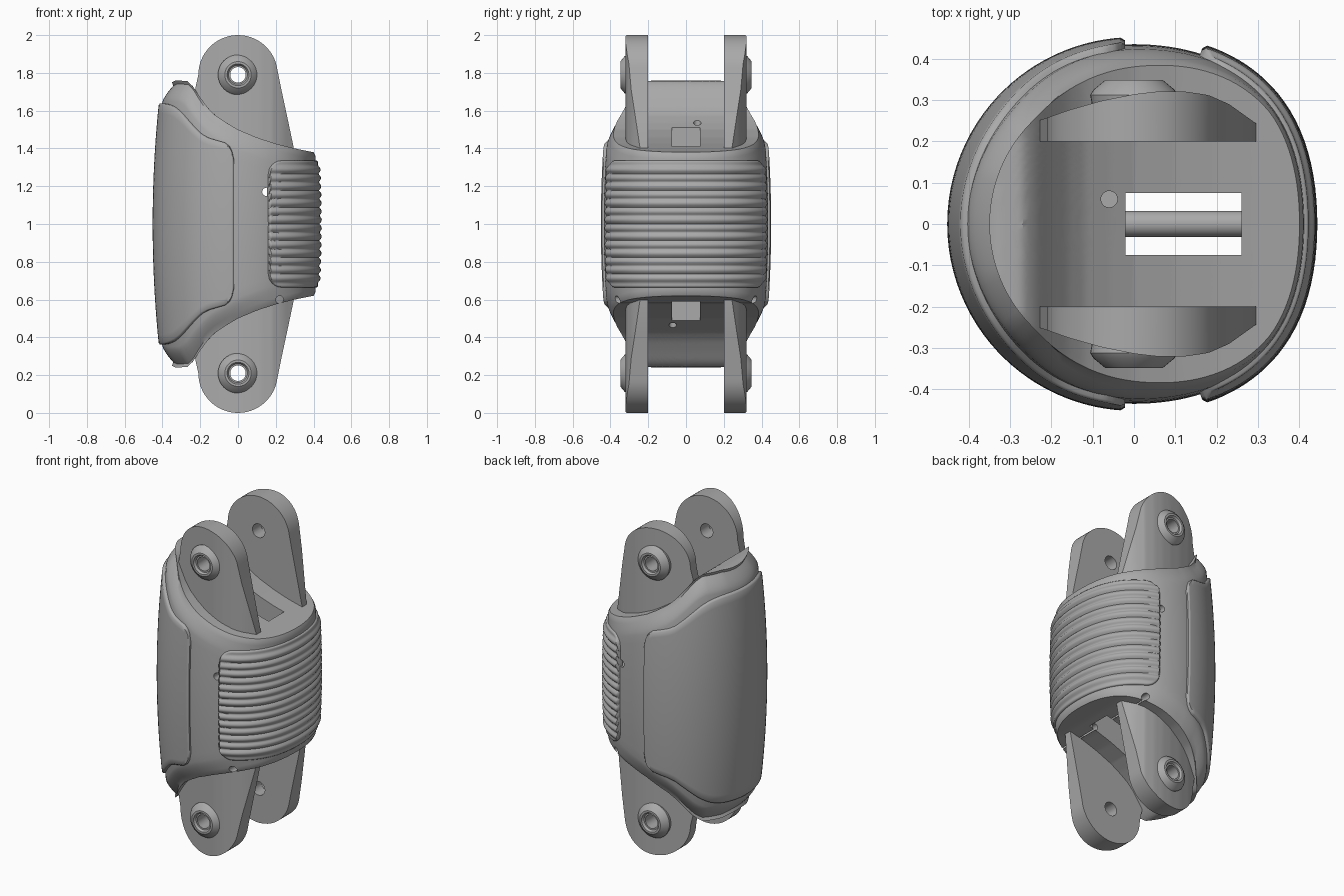
import bpy, bmesh
from math import sin, cos, pi, sqrt, acos

if bpy.data.objects.get("Cube"):
    bpy.data.objects.remove(bpy.data.objects["Cube"], do_unlink=True)

grey = bpy.data.materials.new("plain grey")
grey.use_nodes = True
grey.diffuse_color = (0.4, 0.4, 0.4, 1)
grey.node_tree.nodes["Principled BSDF"].inputs["Base Color"].default_value = (0.4, 0.4, 0.4, 1)


def interp(pts, x):
    if x <= pts[0][0]:
        return pts[0][1]
    for (x0, y0), (x1, y1) in zip(pts, pts[1:]):
        if x <= x1:
            return y0 + (y1 - y0) * (x - x0) / (x1 - x0)
    return pts[-1][1]


def loft(name, rings, closed=True, caps=True, loop=False):
    """Skin a list of equally long rings of points."""
    bm = bmesh.new()
    vs = [[bm.verts.new(p) for p in ring] for ring in rings]
    n = len(vs[0])
    pairs = list(zip(vs, vs[1:])) + ([(vs[-1], vs[0])] if loop else [])
    for a, b in pairs:
        for i in range(n if closed else n - 1):
            j = (i + 1) % n
            bm.faces.new((a[i], a[j], b[j], b[i]))
    if caps:
        bm.faces.new(vs[0])
        bm.faces.new(vs[-1])
    bmesh.ops.recalc_face_normals(bm, faces=bm.faces)
    me = bpy.data.meshes.new(name)
    bm.to_mesh(me)
    bm.free()
    me.materials.append(grey)
    ob = bpy.data.objects.new(name, me)
    bpy.context.collection.objects.link(ob)
    return ob


def activate(ob):
    bpy.ops.object.select_all(action='DESELECT')
    ob.select_set(True)
    bpy.context.view_layer.objects.active = ob


def cut(ob, cutter):
    m = ob.modifiers.new("cut", 'BOOLEAN')
    m.operation, m.solver, m.object = 'DIFFERENCE', 'EXACT', cutter
    activate(ob)
    bpy.ops.object.modifier_apply(modifier=m.name)
    bpy.data.objects.remove(cutter, do_unlink=True)


def smooth(ob, angle=0.6):
    activate(ob)
    bpy.ops.object.shade_smooth_by_angle(angle=angle)


def rod(name, axis, centre, r, length, n=32):
    """Cylinder along x, y or z."""
    rings = []
    for e in (-length / 2, length / 2):
        ring = []
        for i in range(n):
            t = 2 * pi * i / n
            p = [r * cos(t), r * sin(t)]
            p.insert("xyz".index(axis), e)
            ring.append([p[k] + centre[k] for k in range(3)])
        rings.append(ring)
    return loft(name, rings)


# Shared barrel shape: radius by angle and height
def radius(a, z):
    r = 0.435 - 0.08 * (z - 1) ** 2
    c = cos(a)
    if c > 0:
        r = r * (1 - 0.035 * c * c) + 0.02 * sin(2 * a) ** 2
    return r


def on_barrel(a, z, off=0.0):
    r = radius(a, z) + off
    return (r * cos(a), r * sin(a), z)


# Height of the scooped end of the body along x
SCOOP = [(-0.35, 1.75), (-0.33, 1.76), (-0.27, 1.757), (-0.24, 1.73), (-0.2, 1.67),
         (-0.16, 1.615), (-0.12, 1.575), (-0.06, 1.535), (0, 1.5), (0.1, 1.458),
         (0.2, 1.425), (0.3, 1.4), (0.4, 1.38)]


def scoop(x):
    return interp(SCOOP, x)


# Body: scooped cap, rounded rim, barrel side, mirrored top to bottom
N, DEPTH = 128, 0.11
angles = [2 * pi * i / N for i in range(N)]


def rim(a):
    inset = 0.065 * max(0, min(1, (0.32 - 0.41 * cos(a)) / 0.6))
    r = radius(a, 1.5) - inset
    return inset, r, scoop(r * cos(a))


half = []
for k in range(1, 27):
    s = k / 26
    ring = []
    for a in angles:
        r = rim(a)[1] * s
        ring.append((r * cos(a), r * sin(a), scoop(r * cos(a))))
    half.append(ring)
for k in range(1, 7):
    t = k / 6
    ring = []
    for a in angles:
        inset, r, top = rim(a)
        z = top - DEPTH * t
        ring.append(on_barrel(a, z, -inset * (1 - t) ** 1.5))
    half.append(ring)
for k in range(1, 9):
    half.append([on_barrel(a, 1 + (rim(a)[2] - DEPTH - 1) * (1 - k / 8)) for a in angles])
lower = [[(x, y, 2 - z) for x, y, z in ring] for ring in reversed(half[:-1])]
body = loft("body", half + lower)

# Central slot and small pin holes
slot = loft("slot_cutter", [[(-0.02, -0.075, z), (0.26, -0.075, z), (0.26, 0.075, z), (-0.02, 0.075, z)]
                            for z in (0.1, 1.9)])
cut(body, slot)
for axis, c, r, length in (("y", (0.15, 0, 1.17), 0.022, 1.2), ("y", (0.22, 0, 0.6), 0.02, 1.2),
                           ("z", (-0.06, 0.06, 1.6), 0.02, 0.4), ("z", (-0.06, -0.07, 0.4), 0.02, 0.4)):
    cut(body, rod("hole_cutter", axis, c, r, length, 20))
smooth(body)
smooth(rod("cross_pin", "x", (0.12, 0, 1), 0.032, 0.32))


# Raised shells that hug the barrel
def shell(name, mid, spread, height, offset, nu, nv):
    def steps(n):
        inner = [sin(pi / 2 * (2 * i / n - 1)) * 0.985 for i in range(n + 1)]
        return [-1, -1] + inner + [1, 1]

    def level(i, count):
        return min(i, count - 1 - i, 2)
    us = steps(nu)
    vs = [-1, -1] + [(2 * i / nv - 1) * 0.985 for i in range(nv + 1)] + [1, 1]
    rings = []
    for i, u in enumerate(us):
        a = mid + u * spread
        ring = []
        for j, v in enumerate(vs):
            z = 1 + v * height(u * spread)
            lv = min(level(i, len(us)), level(j, len(vs)))
            off = (-0.015, 0.6 * offset(z), offset(z))[lv]
            ring.append(on_barrel(a, z, off))
        rings.append(ring)
    smooth(loft(name, rings, closed=False, caps=False), 0.9)


GUARD = [(-0.45, 0.64), (-0.4, 0.635), (-0.36, 0.62), (-0.32, 0.59), (-0.25, 0.52), (-0.2, 0.475),
         (-0.16, 0.455), (-0.07, 0.43), (-0.045, 0.41), (-0.03, 0.38), (-0.022, 0.34)]
shell("outer_guard", pi, acos(0.022 / 0.44), lambda d: interp(GUARD, -0.44 * cos(d)),
      lambda z: 0.017, 72, 30)

GRIP, CORNER, RIBS = 1.2, 0.08, 14


def grip_height(d):
    s = min(CORNER, (GRIP - abs(d)) * 0.45)
    return 0.335 - CORNER + sqrt(max(0, CORNER ** 2 - (CORNER - s) ** 2))


def grip_ribs(z):
    t = (z - 0.69) / 0.62
    return 0.011 + (0.013 * abs(sin(pi * RIBS * t)) if 0 < t < 1 else 0)


shell("ribbed_grip", 0, GRIP, grip_height, grip_ribs, 56, RIBS * 8)

# Hinge lugs with bosses, one in each corner
PLAN = [(-0.23, 0.25), (-0.16, 0.275), (-0.08, 0.298), (0, 0.314), (0.06, 0.321), (0.12, 0.321),
        (0.18, 0.312), (0.23, 0.29), (0.3, 0.24)]
PIVOT, LUG = 1.79, 0.21
columns = [(-0.232, 1.69)]
for k in range(33):
    t = pi - (pi - 0.14) * k / 32
    columns.append((LUG * cos(t), PIVOT + LUG * sin(t)))
columns += [(0.23, 1.71), (0.26, 1.57), (0.3, 1.38)]
BOSS = [(0.1, 0.28), (0.106, 0.312), (0.098, 0.325), (0.07, 0.348), (0.058, 0.348),
        (0.05, 0.335), (0.041, 0.335), (0.041, 0.28)]

for sz, end in ((1, "upper"), (-1, "lower")):
    for sy, side in ((-1, "front"), (1, "back")):
        def place(x, y, z):
            return (x, sy * y, 1 + sz * (z - 1))
        lug = loft(f"{end}_{side}_lug", [[place(x, 0.2, 1.3), place(x, interp(PLAN, x), 1.3),
                                          place(x, interp(PLAN, x), z), place(x, 0.2, z)]
                                         for x, z in columns])
        cut(lug, rod("bore_cutter", "y", place(0, 0.26, PIVOT), 0.042, 0.4))
        smooth(lug, 0.5)
        boss = loft(f"{end}_{side}_boss", [[place(r * cos(t), y, PIVOT + r * sin(t))
                                            for t in [2 * pi * i / 40 for i in range(40)]]
                                           for r, y in BOSS], caps=False, loop=True)
        smooth(boss, 0.4)
